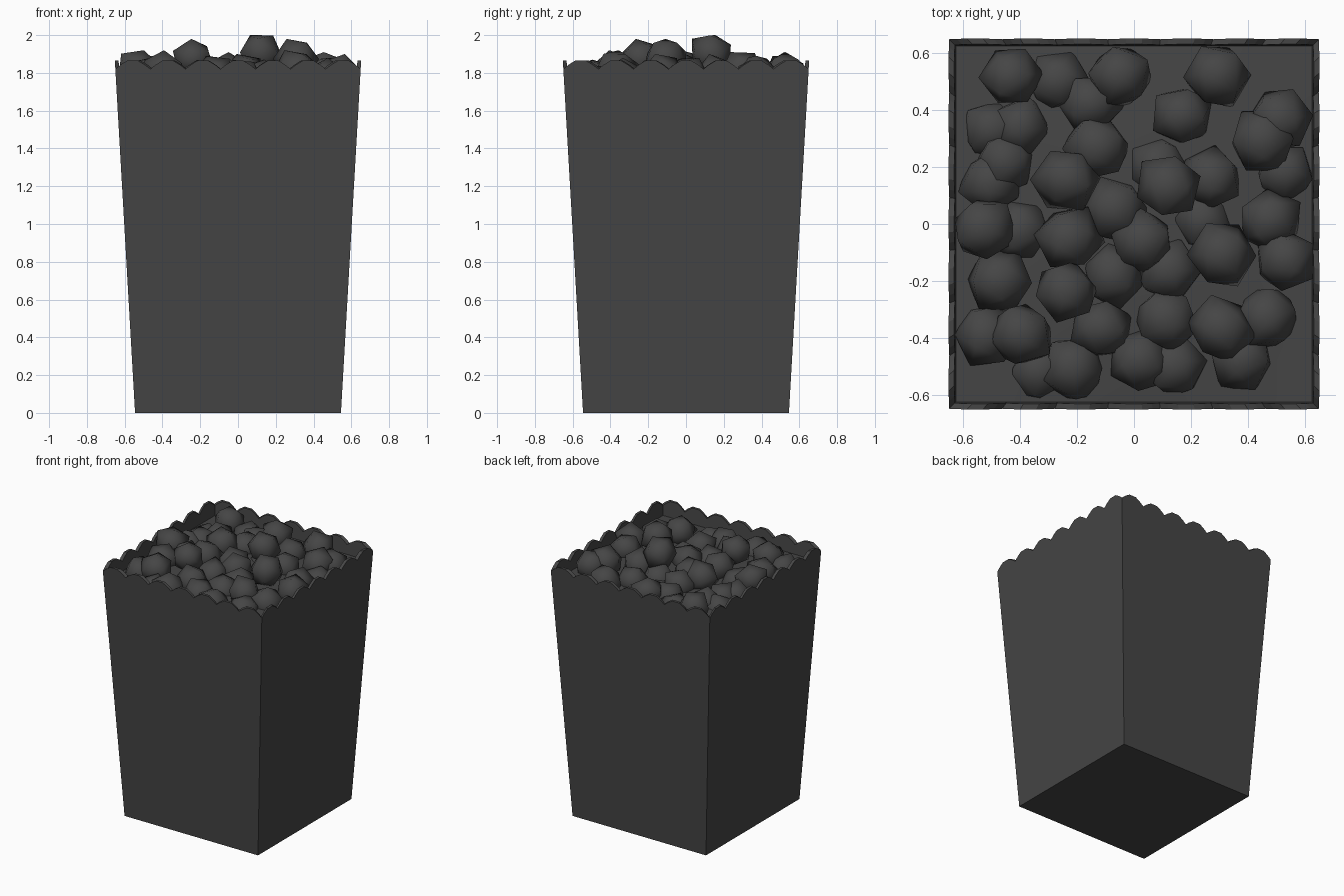
import bpy, bmesh, math, random
from mathutils import Vector, Matrix, Euler

if "Cube" in bpy.data.objects:
    bpy.data.objects.remove(bpy.data.objects["Cube"])

random.seed(7)
BASE, TOP, PEAK, DIP, WALL = 0.545, 0.652, 1.865, 1.82, 0.02

# Dark charcoal colour shared by all parts
dark = bpy.data.materials.new("charcoal")
dark.diffuse_color = (0.06, 0.06, 0.06, 1)
dark.use_nodes = True
dark.node_tree.nodes["Principled BSDF"].inputs["Base Color"].default_value = dark.diffuse_color


def half_width(z):
    return BASE + (TOP - BASE) * z / PEAK


def add_object(name, bm):
    mesh = bpy.data.meshes.new(name)
    bm.to_mesh(mesh)
    bm.free()
    mesh.materials.append(dark)
    ob = bpy.data.objects.new(name, mesh)
    bpy.context.collection.objects.link(ob)
    return ob


# Scalloped rim: seven rounded teeth per side, (fraction along side, height)
tooth = [(0, 0), (0.15, 0.5), (0.35, 1), (0.65, 1), (0.85, 0.5)]
rim = [((i + t) / 7, DIP + (PEAK - DIP) * h) for i in range(7) for t, h in tooth]


def skin_loops(bm, inset, floor_z):
    """Tapered open skin: returns its rim loop and closes the floor."""
    low, high = [], []
    for side in range(4):
        rot = Matrix.Rotation(side * math.pi / 2, 3, 'Z')
        for s, z in rim:
            for loop, zz in ((low, floor_z), (high, z)):
                w = half_width(zz) - inset
                loop.append(bm.verts.new(rot @ Vector(((2 * s - 1) * w, -w, zz))))
    bridge(bm, low, high)
    bm.faces.new(low)
    return high


def bridge(bm, a, b):
    for i in range(len(a)):
        j = (i + 1) % len(a)
        bm.faces.new((a[i], a[j], b[j], b[i]))


# Carton: outer and inner skin joined at the rim
bm = bmesh.new()
outer = skin_loops(bm, 0, 0)
inner = skin_loops(bm, WALL, 0.02)
bridge(bm, outer, inner)
bmesh.ops.recalc_face_normals(bm, faces=bm.faces)
add_object("carton", bm)

# Filling surface beneath the popped kernels
bm = bmesh.new()
w = half_width(1.75) - WALL / 2
bmesh.ops.create_grid(bm, x_segments=8, y_segments=8, size=w)
for v in bm.verts:
    v.co.z = 1.75 + 0.03 * (1 - (v.co.x / w) ** 2) * (1 - (v.co.y / w) ** 2)
for f in bm.faces:
    f.smooth = True
add_object("filling", bm)

# Kernels: centre x, centre y, height of top
kernels = [
    (-.43, .52, 1.89), (-.27, .50, 1.84), (-.05, .52, 1.91), (-.15, .42, 1.86),
    (.29, .52, 1.91), (.17, .38, 1.88), (.52, .37, 1.89), (.45, .29, 1.91),
    (.53, .18, 1.85), (-.40, .34, 1.87), (-.50, .33, 1.84), (-.45, .22, 1.85),
    (-.50, .15, 1.87), (-.13, .27, 1.89), (-.24, .16, 1.93), (.08, .20, 1.86),
    (.12, .13, 2.00), (.27, .16, 1.90), (-.07, .05, 1.87), (-.53, -.02, 1.92),
    (-.40, -.02, 1.86), (-.23, -.05, 1.93), (.03, -.07, 1.90), (.24, .01, 1.85),
    (.48, .01, 1.88), (.31, -.11, 1.98), (.53, -.13, 1.90), (-.48, -.20, 1.88),
    (-.24, -.24, 1.98), (-.07, -.18, 1.87), (.12, -.16, 1.87), (-.52, -.39, 1.86),
    (-.40, -.39, 1.92), (-.12, -.37, 1.89), (.12, -.34, 1.87), (.31, -.37, 1.92),
    (.47, -.33, 1.88), (-.33, -.52, 1.83), (-.21, -.51, 1.87), (.02, -.48, 1.87),
    (.15, -.50, 1.84), (.38, -.48, 1.84),
]
bm = bmesh.new()
for x, y, top in kernels:
    new = bmesh.ops.create_icosphere(bm, subdivisions=1, radius=0.122)["verts"]
    spin = Euler([random.uniform(0, 6.28) for _ in range(3)]).to_matrix()
    for v in new:
        v.co = spin @ (v.co * random.uniform(0.88, 1.08))
    lift = top - max(v.co.z for v in new)
    for v in new:
        v.co += Vector((x, y, lift))
        # keep kernels inside the carton
        v.co.x = max(-0.63, min(0.63, v.co.x))
        v.co.y = max(-0.63, min(0.635, v.co.y))
for f in bm.faces:
    f.smooth = True
add_object("popped_kernels", bm)
